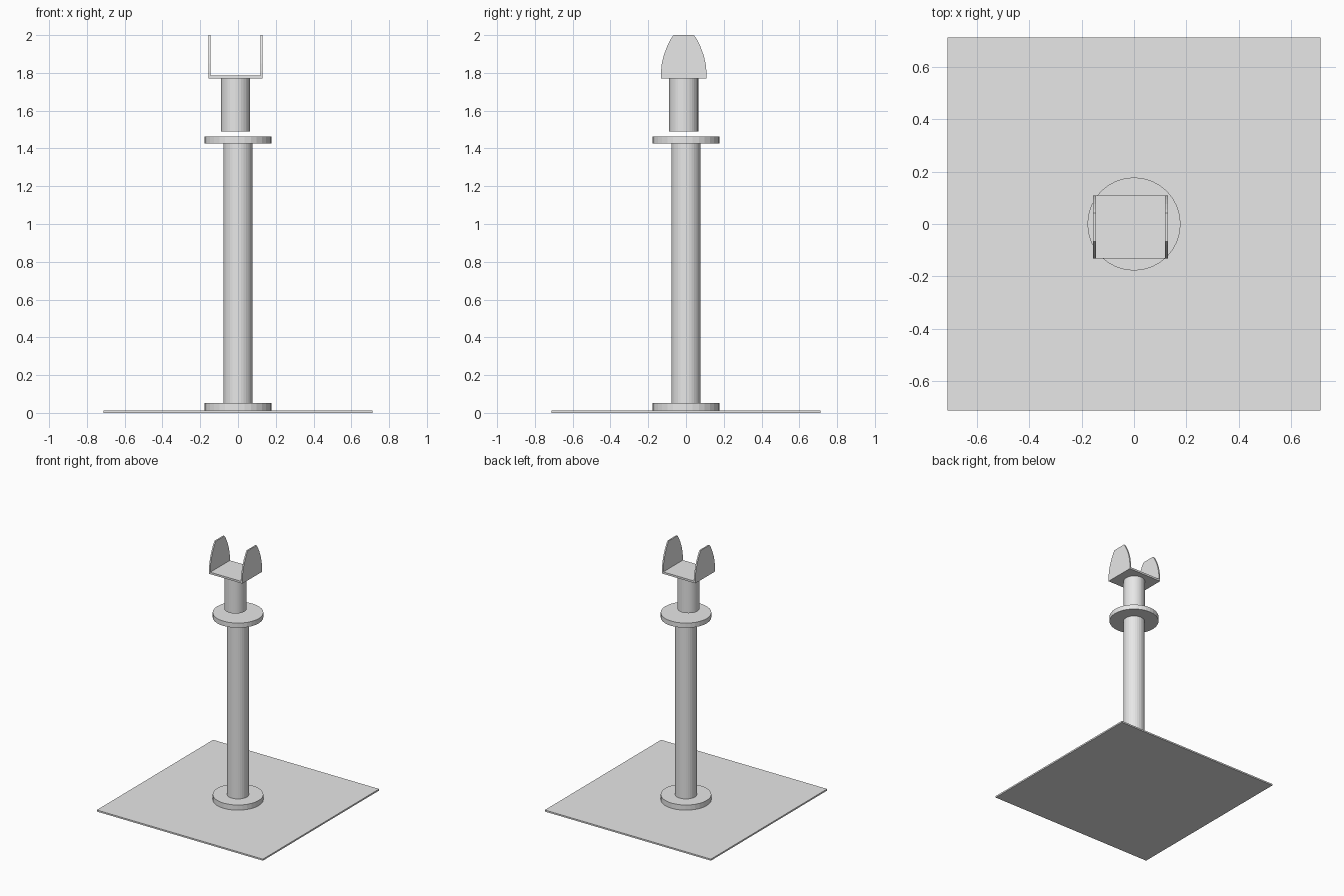
import bpy, bmesh

cube = bpy.data.objects.get("Cube")
if cube:
    bpy.data.objects.remove(cube, do_unlink=True)

grey = bpy.data.materials.new("light_grey")
grey.use_nodes = True
colour = (0.8, 0.8, 0.8, 1)
grey.diffuse_color = colour
grey.node_tree.nodes["Principled BSDF"].inputs["Base Color"].default_value = colour

CX, CY = -0.013, -0.012      # head sits slightly off the pole axis


def finish(obj, name):
    obj.name = name
    obj.data.materials.append(grey)
    return obj


def box(name, low, high):
    centre = [(a + b) / 2 for a, b in zip(low, high)]
    bpy.ops.mesh.primitive_cube_add(size=1, location=centre)
    obj = bpy.context.object
    obj.scale = [b - a for a, b in zip(low, high)]
    return finish(obj, name)


def cylinder(name, radius, z0, z1, x=0, y=0):
    bpy.ops.mesh.primitive_cylinder_add(vertices=32, radius=radius, depth=z1 - z0,
                                        location=(x, y, (z0 + z1) / 2))
    return finish(bpy.context.object, name)


def cheek(name, x0, x1):
    # Arched outline with a flat top, mirrored about the head centre
    half = [(0.12, 1.77), (0.12, 1.81), (0.116, 1.85), (0.105, 1.895),
            (0.088, 1.94), (0.068, 1.98), (0.054, 2.0)]
    outline = half + [(-y, z) for y, z in reversed(half)]
    bm = bmesh.new()
    face = bm.faces.new([bm.verts.new((x0, CY + y, z)) for y, z in outline])
    ext = bmesh.ops.extrude_face_region(bm, geom=[face])
    verts = [v for v in ext["geom"] if isinstance(v, bmesh.types.BMVert)]
    bmesh.ops.translate(bm, verts=verts, vec=(x1 - x0, 0, 0))
    bmesh.ops.recalc_face_normals(bm, faces=bm.faces)
    mesh = bpy.data.meshes.new(name)
    bm.to_mesh(mesh)
    bm.free()
    obj = bpy.data.objects.new(name, mesh)
    bpy.context.collection.objects.link(obj)
    finish(obj, name)


# Ground plate, pole and its two flanges
box("base_plate", (-0.712, -0.712, 0), (0.712, 0.712, 0.012))
cylinder("lower_flange", 0.178, 0.012, 0.052)
cylinder("pole", 0.077, 0.052, 1.425)
cylinder("upper_flange", 0.178, 1.425, 1.462)

# Detached head: stem, fork floor and two upright cheeks
cylinder("head_stem", 0.077, 1.49, 1.77, CX, CY)
box("fork_floor", (CX - 0.132, CY - 0.12, 1.77), (CX + 0.132, CY + 0.12, 1.785))
for side, name in ((-1, "right_cheek"), (1, "left_cheek")):
    cheek(name, CX + side * 0.132, CX + side * 0.143)
